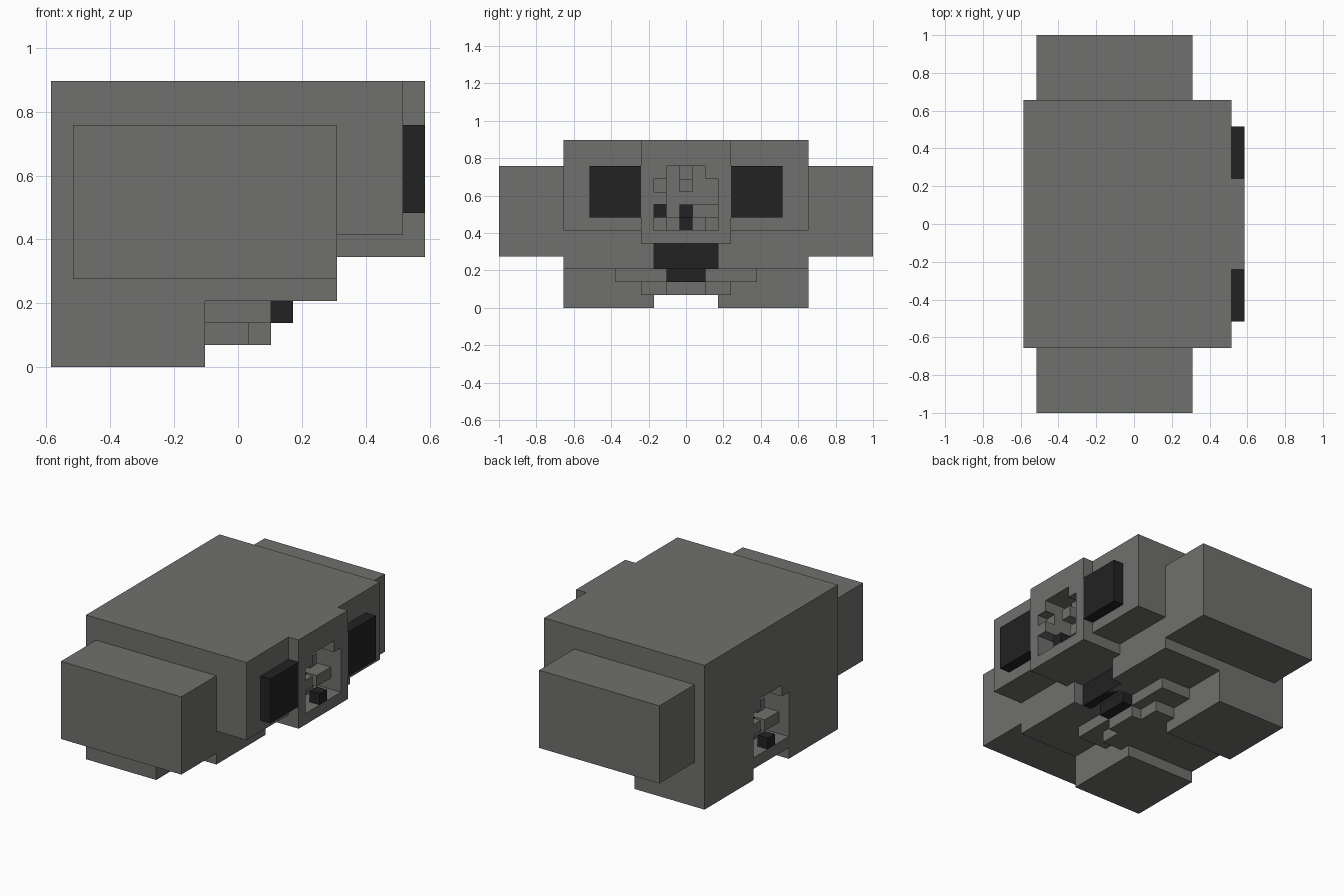
import bpy
import bmesh

U = 2 / 29  # one block

cube = bpy.data.objects.get("Cube")
if cube:
    bpy.data.objects.remove(cube, do_unlink=True)


def material(name, rgb):
    mat = bpy.data.materials.new(name)
    mat.use_nodes = True
    mat.diffuse_color = (*rgb, 1)
    mat.node_tree.nodes["Principled BSDF"].inputs["Base Color"].default_value = (*rgb, 1)
    return mat


GREY = material("stone grey", (0.16, 0.16, 0.153))
BLACK = material("dark black", (0.016, 0.016, 0.016))


def block(name, x, y, z, mat=GREY):
    """Box from (low, high) ranges measured in blocks."""
    bm = bmesh.new()
    bmesh.ops.create_cube(bm, size=1)
    for v in bm.verts:
        for i, (low, high) in enumerate((x, y, z)):
            v.co[i] = (high if v.co[i] > 0 else low) * U
    mesh = bpy.data.meshes.new(name)
    bm.to_mesh(mesh)
    bm.free()
    mesh.materials.append(mat)
    obj = bpy.data.objects.new(name, mesh)
    bpy.context.collection.objects.link(obj)
    return obj


def cut(obj, x, y, z):
    cutter = block("cutter", x, y, z)
    cutter.hide_render = True
    mod = obj.modifiers.new("cut", "BOOLEAN")
    mod.operation, mod.solver, mod.object = "DIFFERENCE", "EXACT", cutter
    bpy.context.view_layer.objects.active = obj
    bpy.ops.object.modifier_apply(modifier=mod.name)
    bpy.data.objects.remove(cutter, do_unlink=True)


# Main body, muzzle and the strip between the feet
torso = block("torso", (-8.5, 4.5), (-9.5, 9.5), (3, 13))
muzzle = block("muzzle", (4.5, 8.5), (-3.5, 3.5), (5, 13))
keel = block("keel", (-8.5, -1.5), (-2.5, 2.5), (1, 3))
cut(torso, (3.5, 6), (-2.5, 2.5), (2, 5))
cut(torso, (-9, -5.5), (-2.5, 2.5), (2, 7))
cut(keel, (-9, -5.5), (-2.6, 2.6), (2, 4))
cut(muzzle, (5.5, 9), (-2.5, 2.5), (6, 11))

# Paired parts
for side, s in (("left", 1), ("right", -1)):
    def span(a, b):
        return tuple(sorted((a * s, b * s)))
    block(side + "_cheek", (4.5, 7.5), span(3.5, 9.5), (6, 13))
    block(side + "_eye", (7.5, 8.5), span(3.5, 7.5), (7, 11), BLACK)
    block(side + "_arm", (-7.5, 4.5), span(9.5, 14.5), (4, 11))
    block(side + "_foot", (-8.5, -1.5), span(2.5, 9.5), (0, 3))

# Mouth and stepped jaw
block("mouth", (2.5, 3.51), (-2.5, 2.5), (3, 5), BLACK)
block("tongue", (1.5, 2.5), (-1.5, 1.5), (2, 3), BLACK)
block("jaw", (-1.5, 1.5), (-5.5, 5.5), (2, 3))
block("chin", (-1.5, 0.5), (-3.5, 3.5), (1, 2))
block("chin_tip", (0.5, 1.5), (-1.5, 1.5), (1, 2))

# Blocks inside the two recesses: each letter is one cell, a = flush, d = empty,
# capital letters are black
PATTERN = ("adcda",
           "bdbdd",
           "adddd",
           "CdCbb",
           "dcAcd")


def fill_recess(name, face, direction, floor):
    for row, cells in enumerate(reversed(PATTERN)):
        for col, cell in enumerate(cells):
            depth = "abcd".index(cell.lower())
            if depth == 3:
                continue
            back = 1 if cell == "A" else 3
            x = sorted((face - direction * depth, face - direction * back))
            y = direction * (col - 2)
            block(name + "_block", x, (y - 0.5, y + 0.5), (floor + row, floor + row + 1),
                  BLACK if cell.isupper() else GREY)


fill_recess("front_recess", 8.5, 1, 6)
fill_recess("rear_recess", -8.5, -1, 2)
